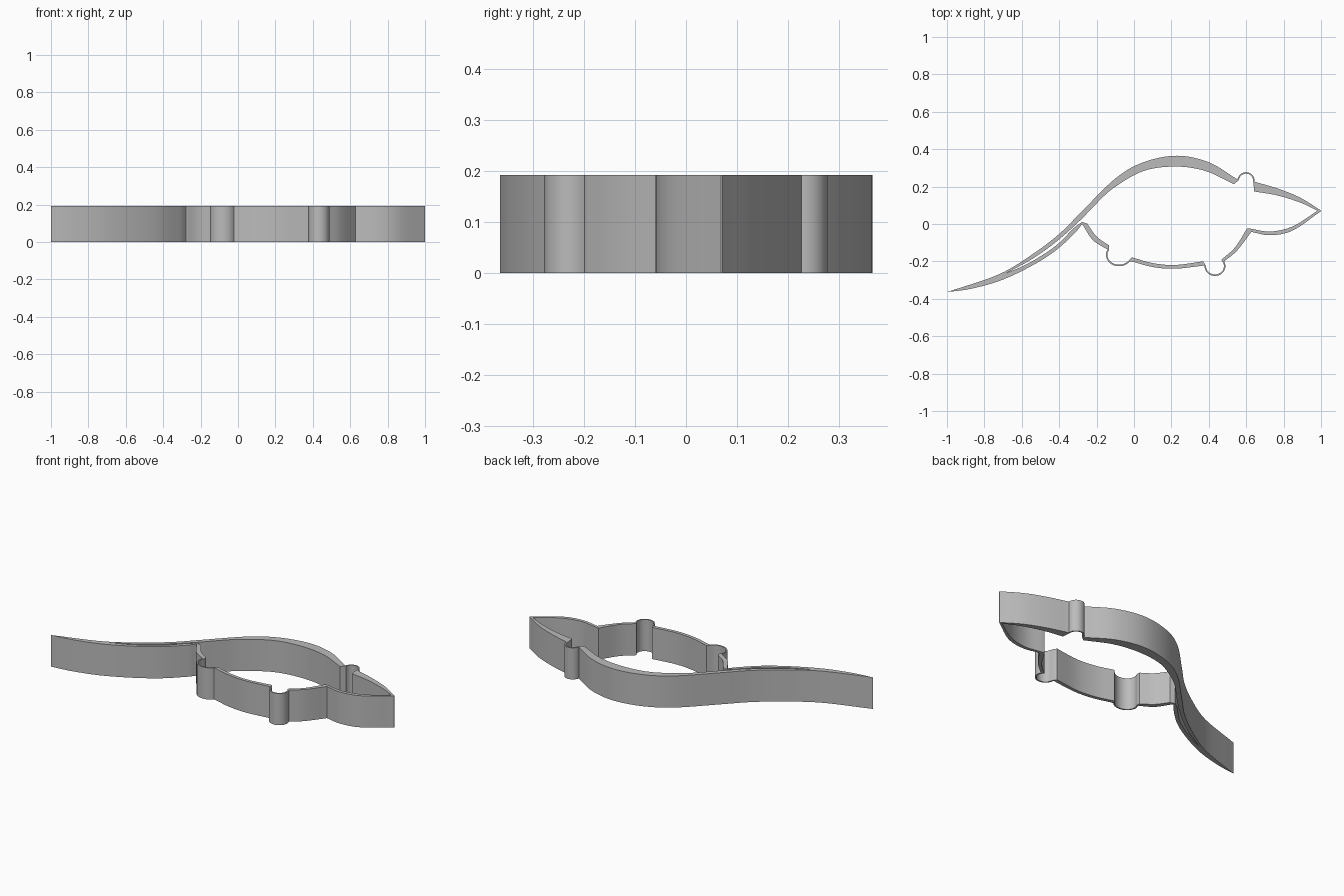
import bpy
import bmesh
from math import sin, cos, radians
from mathutils import Vector

HEIGHT = 0.192
THIN = 0.008

default_cube = bpy.data.objects.get("Cube")
if default_cube:
    bpy.data.objects.remove(default_cube, do_unlink=True)


def make_material(name, colour):
    material = bpy.data.materials.new(name)
    material.use_nodes = True
    material.diffuse_color = colour
    shader = material.node_tree.nodes["Principled BSDF"]
    shader.inputs["Base Color"].default_value = colour
    return material


def smooth_path(points, steps=8):
    """Flowing curve that passes through every given point."""
    points = [Vector(point) for point in points]
    first = points[0] * 2 - points[1]
    last = points[-1] * 2 - points[-2]
    padded = [first] + points + [last]
    path = []
    for before, start, end, after in zip(padded, padded[1:], padded[2:], padded[3:]):
        for step in range(steps):
            t = step / steps
            linear = (end - before) * t
            square = (before * 2 - start * 5 + end * 4 - after) * t ** 2
            cube = (start * 3 - before - end * 3 + after) * t ** 3
            path.append(start + (linear + square + cube) / 2)
    return path + [points[-1]]


def arc(centre, radius_x, radius_y, start, end, steps=18):
    """Elliptical arc, angles in degrees."""
    path = []
    for step in range(steps + 1):
        angle = radians(start + (end - start) * step / steps)
        path.append(Vector((centre[0] + radius_x * cos(angle),
                            centre[1] + radius_y * sin(angle))))
    return path


outer_outline = []
inner_outline = []


def add_wall(outer, inner):
    """Wall section between an outer and an inner flowing edge."""
    outer_outline.extend(smooth_path(outer))
    inner_outline.extend(smooth_path(inner))


def add_bump(centre, radius_x, radius_y, start, end):
    """Thin rounded bulge in the wall."""
    outer_outline.extend(arc(centre, radius_x, radius_y, start, end))
    inner_outline.extend(arc(centre, radius_x - THIN, radius_y - THIN, start, end))


# Underside of the tail, with the narrow slit inside it
add_wall([(-1, -.364), (-.875, -.347), (-.716, -.303), (-.555, -.228),
          (-.42, -.143), (-.315, -.046), (-.279, -.002)],
         [(-.68, -.262), (-.56, -.208), (-.42, -.118), (-.325, -.025), (-.279, .011)])

# Rump
add_wall([(-.274, -.005), (-.22, -.086), (-.145, -.135)],
         [(-.25, .002), (-.2, -.067), (-.134, -.114)])

# Hind foot
add_bump((-.08, -.165), .07, .061, 150, 325)

# Belly
add_wall([(-.012, -.2), (.1, -.23), (.22, -.239), (.377, -.222)],
         [(-.012, -.178), (.1, -.209), (.22, -.219), (.37, -.2)])

# Front foot
add_bump((.433, -.225), .056, .053, 180, 390)

# Chest
add_wall([(.484, -.198), (.55, -.143), (.627, -.043)],
         [(.466, -.192), (.54, -.125), (.605, -.023)])

# Jaw
add_wall([(.63, -.043), (.73, -.06), (.85, -.034), (1, .069)],
         [(.61, -.023), (.73, -.04), (.85, -.012), (.98, .07)])

# Forehead
add_wall([(1, .072), (.89, .14), (.77, .189), (.645, .226)],
         [(.975, .074), (.89, .114), (.77, .152), (.643, .174)])

# Ear
add_bump((.599, .231), .046, .046, 0, 172)

# Back, flowing into the top of the tail
add_wall([(.546, .243), (.4, .33), (.23, .365), (.05, .33), (-.1, .243),
          (-.28, .066), (-.395, -.049), (-.53, -.153), (-.72, -.268), (-.99, -.361)],
         [(.535, .213), (.38, .284), (.22, .307), (.05, .283), (-.11, .192),
          (-.21, .1), (-.28, .027), (-.395, -.078), (-.53, -.178), (-.675, -.259)])


def build_outline_solid(name, outlines, height, material):
    """Fill the band between closed outlines and raise it to a solid."""
    bm = bmesh.new()
    edges = []
    for outline in outlines:
        loop = [bm.verts.new((point.x, point.y, 0)) for point in outline]
        for vert, following in zip(loop, loop[1:] + loop[:1]):
            edges.append(bm.edges.new((vert, following)))
    bmesh.ops.triangle_fill(bm, edges=edges, use_beauty=True, normal=(0, 0, 1))
    raised = bmesh.ops.extrude_face_region(bm, geom=bm.faces[:])
    top = [item for item in raised["geom"] if isinstance(item, bmesh.types.BMVert)]
    bmesh.ops.translate(bm, verts=top, vec=(0, 0, height))
    bmesh.ops.recalc_face_normals(bm, faces=bm.faces[:])
    mesh = bpy.data.meshes.new(name)
    bm.to_mesh(mesh)
    bm.free()
    mesh.materials.append(material)
    solid = bpy.data.objects.new(name, mesh)
    bpy.context.collection.objects.link(solid)
    bpy.ops.object.select_all(action="DESELECT")
    solid.select_set(True)
    bpy.context.view_layer.objects.active = solid
    bpy.ops.object.shade_smooth_by_angle(angle=radians(30))
    return solid


grey = make_material("plain grey", (.5, .5, .5, 1))
build_outline_solid("animal_outline_wall", [outer_outline, inner_outline], HEIGHT, grey)
